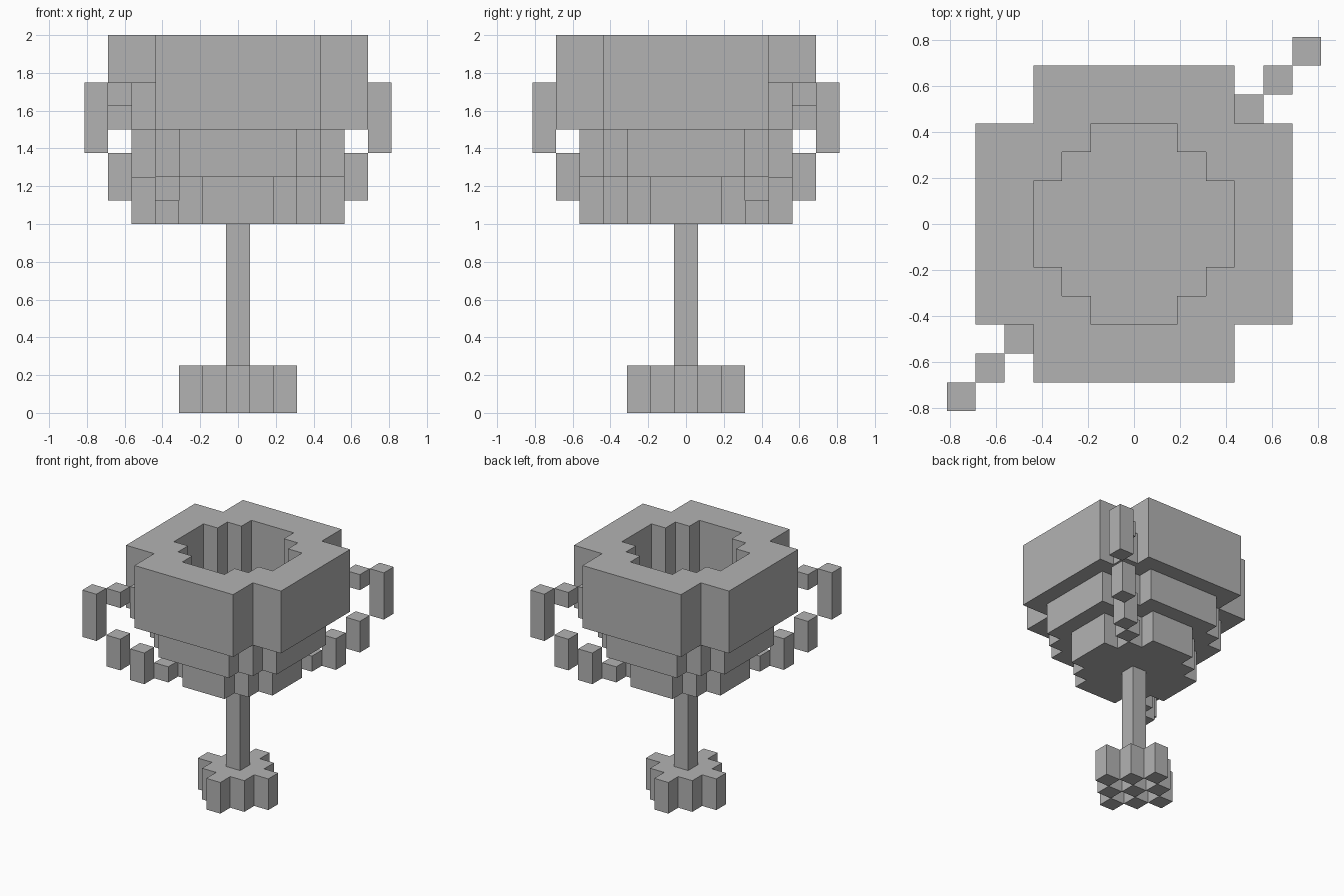
import bpy, bmesh
from mathutils import Vector

cube = bpy.data.objects.get("Cube")
if cube:
    bpy.data.objects.remove(cube, do_unlink=True)

U = 0.0625  # half the width of one block

grey = bpy.data.materials.new("plain_grey")
grey.use_nodes = True
COLOUR = (0.45, 0.45, 0.45, 1)
grey.diffuse_color = COLOUR
grey.node_tree.nodes["Principled BSDF"].inputs["Base Color"].default_value = COLOUR


def stair_outline(corners):
    """Full stepped outline from the outer corners of one quadrant."""
    quarter = [corners[0]]
    for a, b in zip(corners, corners[1:]):
        quarter += [(b[0], a[1]), b]
    points = []
    for _ in range(4):
        points += quarter
        quarter = [(-y, x) for x, y in quarter]
    return points


def prism(name, corners, z0, z1, hole=None, centres=((0, 0),)):
    """Upright stepped block, optionally hollow, repeated at each centre."""
    bm = bmesh.new()
    for cx, cy in centres:
        edges = []
        for ring in (corners, hole):
            if ring:
                vs = [bm.verts.new(((x + cx) * U, (y + cy) * U, z0 * U))
                      for x, y in stair_outline(ring)]
                edges += [bm.edges.new((v, vs[i - 1])) for i, v in enumerate(vs)]
        if hole:
            fill = bmesh.ops.triangle_fill(bm, edges=edges, use_beauty=True)["geom"]
            faces = [g for g in fill if isinstance(g, bmesh.types.BMFace)]
        else:
            faces = [bm.faces.new(vs)]
        out = bmesh.ops.extrude_face_region(bm, geom=faces, use_keep_orig=True)
        top = [g for g in out["geom"] if isinstance(g, bmesh.types.BMVert)]
        bmesh.ops.translate(bm, verts=top, vec=Vector((0, 0, (z1 - z0) * U)))
    bmesh.ops.recalc_face_normals(bm, faces=bm.faces)
    mesh = bpy.data.meshes.new(name)
    bm.to_mesh(mesh)
    bm.free()
    mesh.materials.append(grey)
    obj = bpy.data.objects.new(name, mesh)
    bpy.context.collection.objects.link(obj)
    return obj


BLOCK = [(1, 1)]
WELL = [(7, 3), (5, 5), (3, 7)]

# Foot: stepped plate standing on a checkerboard of blocks
feet = [(2 * i, 2 * j) for i in range(-2, 3) for j in range(-2, 3)
        if abs(i) + abs(j) in (0, 2)]
prism("foot_blocks", BLOCK, 0, 2, centres=feet)
prism("foot_plate", [(5, 1), (3, 3), (1, 5)], 2, 4)

# Stem
prism("stem", BLOCK, 4, 16)

# Cup: solid bottom, then two hollow tiers around the well
prism("cup_bottom", WELL, 16, 20)
prism("cup_middle", [(9, 5), (7, 7), (5, 9)], 20, 24, hole=WELL)
prism("cup_rim", [(11, 7), (7, 11)], 24, 32, hole=WELL)

# Handles on two opposite corners: (distance, bottom, top) of each block
HANDLE = [(6, 16, 18), (8, 16, 20), (10, 18, 22),
          (12, 22, 28), (10, 26, 28), (8, 24, 28)]
for side, sign in (("front", -1), ("back", 1)):
    for n, (d, z0, z1) in enumerate(HANDLE, 1):
        prism(f"{side}_handle_block_{n}", BLOCK, z0, z1, centres=[(sign * d, sign * d)])
